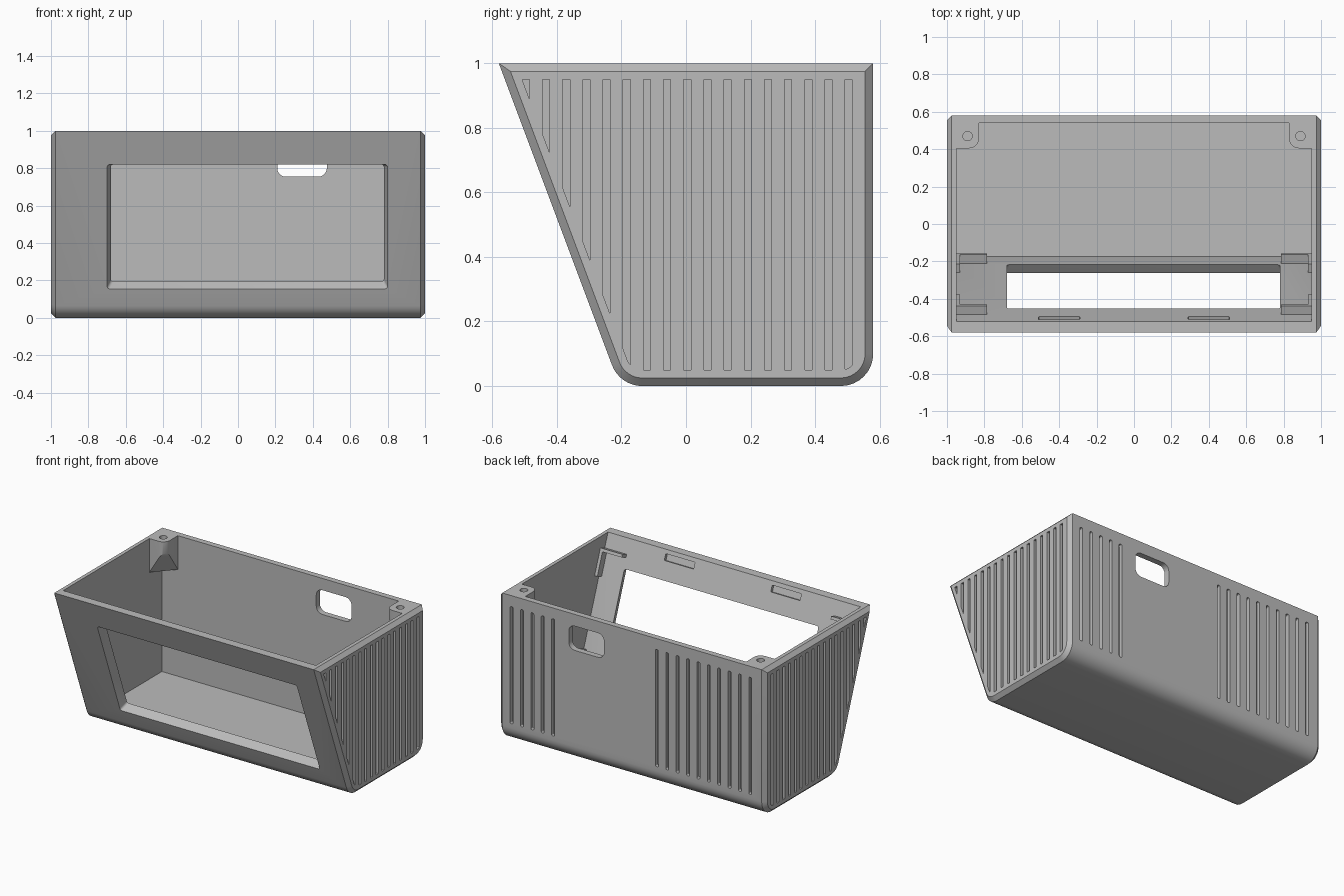
import bpy
import bmesh
from math import sin, cos, atan, radians, hypot
from mathutils import Vector

cube = bpy.data.objects.get("Cube")
if cube:
    bpy.data.objects.remove(cube, do_unlink=True)

grey = bpy.data.materials.new("plain grey")
grey.use_nodes = True
COLOUR = (0.5, 0.5, 0.5, 1)
grey.diffuse_color = COLOUR
grey.node_tree.nodes["Principled BSDF"].inputs["Base Color"].default_value = COLOUR

# Front panel leans out towards the top
SLOPE = 0.375
LEAN = atan(SLOPE)
UP = Vector((0, -sin(LEAN), cos(LEAN)))
INWARD = Vector((0, cos(LEAN), sin(LEAN)))
CORNER = 0.1


def loft(bm, loops):
    """Closed solid through matching loops of points."""
    rings = [[bm.verts.new(p) for p in loop] for loop in loops]
    count = len(rings[0])
    for a, b in zip(rings, rings[1:]):
        for i in range(count):
            j = (i + 1) % count
            bm.faces.new((a[i], a[j], b[j], b[i]))
    bm.faces.new(rings[0])
    bm.faces.new(rings[-1])


def make(name, bm):
    bmesh.ops.recalc_face_normals(bm, faces=bm.faces)
    mesh = bpy.data.meshes.new(name)
    bm.to_mesh(mesh)
    bm.free()
    mesh.materials.append(grey)
    obj = bpy.data.objects.new(name, mesh)
    bpy.context.collection.objects.link(obj)
    return obj


def activate(obj):
    bpy.ops.object.select_all(action='DESELECT')
    obj.select_set(True)
    bpy.context.view_layer.objects.active = obj


def cut(obj, cutter):
    cutter.hide_render = True
    activate(obj)
    mod = obj.modifiers.new("cut", 'BOOLEAN')
    mod.operation = 'DIFFERENCE'
    mod.solver = 'EXACT'
    mod.object = cutter
    bpy.ops.object.modifier_apply(modifier=mod.name)
    bpy.data.objects.remove(cutter, do_unlink=True)


def arc(cx, cy, r, start, end, n=8):
    return [(cx + r * cos(radians(start + (end - start) * i / n)),
             cy + r * sin(radians(start + (end - start) * i / n))) for i in range(n + 1)]


def rounded(x0, x1, y0, y1, r):
    return (arc(x1 - r, y1 - r, r, 0, 90, 5) + arc(x0 + r, y1 - r, r, 90, 180, 5)
            + arc(x0 + r, y0 + r, r, 180, 270, 5) + arc(x1 - r, y0 + r, r, 270, 360, 5))


def profile(d):
    """Side outline (y, z), inset by d."""
    shift = hypot(1, SLOPE)
    front_y = -0.58 + SLOPE * (1 - CORNER) + CORNER * shift
    lean_deg = 180 + LEAN * 180 / 3.14159265
    pts = [(0.58 - d, 1 - d), (-0.58 + SLOPE * d + d * shift, 1 - d)]
    pts += arc(front_y, CORNER, CORNER - d, lean_deg, 270)
    pts += arc(0.58 - CORNER, CORNER, CORNER - d, 270, 360)
    return pts


def at_x(pts, x):
    return [(x, y, z) for y, z in pts]


def on_slope(origin, pts, depth):
    """Points (x, distance up the slope) placed at a depth behind a leaning plane."""
    return [origin + Vector((x, 0, 0)) + UP * s + INWARD * depth for x, s in pts]


OUTER = Vector((0, -0.58, 1))
INNER = Vector((0, -0.52, 1))

# Shell with chamfered sides
bm = bmesh.new()
loft(bm, [at_x(profile(d), x) for x, d in ((-1, 0.025), (-0.975, 0), (0.975, 0), (1, 0.025))])
shell = make("shell", bm)

# Open cavity
bm = bmesh.new()
cavity = [(0.54, 1.1), (-0.52 - SLOPE * 0.1, 1.1), (-0.2, 0.147), (-0.175, 0.045), (0.54, 0.045)]
loft(bm, [at_x(cavity, x) for x in (-0.95, 0.95)])
cut(shell, make("cavity_cutter", bm))

# Tapered display window in the leaning front, and the cable opening in the back
bm = bmesh.new()
low, high = [(z - 1) / cos(LEAN) for z in (0.155, 0.82)]
loops = []
for depth in (-0.02, 0.08):
    t = depth * 0.36
    loops.append(on_slope(OUTER, rounded(-0.70 + t, 0.80 - t, low + t, high - t, 0.015), depth))
loft(bm, loops)
port = rounded(0.21, 0.475, 0.755, 0.92, 0.045)
loft(bm, [[(x, y, z) for x, z in port] for y in (0.5, 0.62)])
cut(shell, make("opening_cutter", bm))

# Vent grooves on both sides, trimmed to the inset outline
bm = bmesh.new()
HALF = 0.011
for i in range(17):
    y = -0.496 + i * 0.0625
    strip = bmesh.new()
    strip.faces.new([strip.verts.new(p) for p in at_x(profile(0.05), 0)])
    for edge, direction in ((y - HALF, -1), (y + HALF, 1)):
        bmesh.ops.bisect_plane(strip, geom=strip.verts[:] + strip.edges[:] + strip.faces[:],
                               plane_co=(0, edge, 0), plane_no=(0, direction, 0), clear_outer=True)
    for face in strip.faces:
        outline = [(v.co.y, v.co.z) for v in face.verts]
        for side in (-1, 1):
            loft(bm, [at_x(outline, side * 0.975), at_x(outline, side * 1.05)])
    strip.free()

# Vent grooves on the back, in two groups
for i in range(24):
    if 5 <= i < 14:
        continue
    x = 0.905 - i * 0.078
    groove = rounded(x - HALF, x + HALF, 0.13, 0.925, 0.008)
    loft(bm, [[(px, y, z) for px, z in groove] for y in (0.555, 0.62)])

# Lid catch recesses inside the front rim
for x in (-0.4, 0.4):
    loft(bm, [on_slope(INNER, rounded(x - 0.11, x + 0.11, -0.07, -0.027, 0.004), d)
              for d in (-0.02, 0.03)])
cut(shell, make("groove_cutter", bm))

for side, label in ((-1, "right"), (1, "left")):
    # Screw post in the back corner, sloped off underneath
    bm = bmesh.new()
    foot = [(0.95, 0.54), (0.95, 0.405)] + arc(0.88, 0.455, -0.05, 90, 0) + [(0.83, 0.54)]
    loft(bm, [[(side * x, y, z) for x, y in foot] for z in (0.77, 1)])
    a, b, c = [Vector((side * x, y, z)) for x, y, z in
               ((0.95, 0.405, 0.77), (0.83, 0.54, 0.77), (0.845, 0.42, 0.92))]
    normal = (b - a).cross(c - a)
    if normal.z > 0:
        normal.negate()
    cutting = bmesh.ops.bisect_plane(bm, geom=bm.verts[:] + bm.edges[:] + bm.faces[:],
                                     plane_co=a, plane_no=normal, clear_outer=True)
    bmesh.ops.holes_fill(bm, edges=[e for e in bm.edges if e.is_boundary])
    post = make(label + "_screw_post", bm)
    bm = bmesh.new()
    hole = arc(side * 0.89, 0.47, 0.025, 0, 345, 23)
    loft(bm, [[(x, y, z) for x, y in hole] for z in (0.9, 1.1)])
    cut(post, make("screw_hole_cutter", bm))

    # L-shaped display brackets at the window corners
    bm = bmesh.new()
    for x0, s0, s1 in ((0.785, -0.12, -0.1), (0.93, -0.277, -0.12),
                       (0.785, -0.9, -0.88), (0.93, -0.88, -0.74)):
        rect = [(side * x, s) for x, s in ((x0, s0), (0.95, s0), (0.95, s1), (x0, s1))]
        loft(bm, [on_slope(INNER, rect, d) for d in (-0.005, 0.05)])
    make(label + "_display_brackets", bm)

# Smooth the rounded edges only
for obj in bpy.context.collection.objects:
    if obj.type == 'MESH' and grey.name in obj.data.materials:
        activate(obj)
        bpy.ops.object.shade_smooth_by_angle(angle=radians(30))
